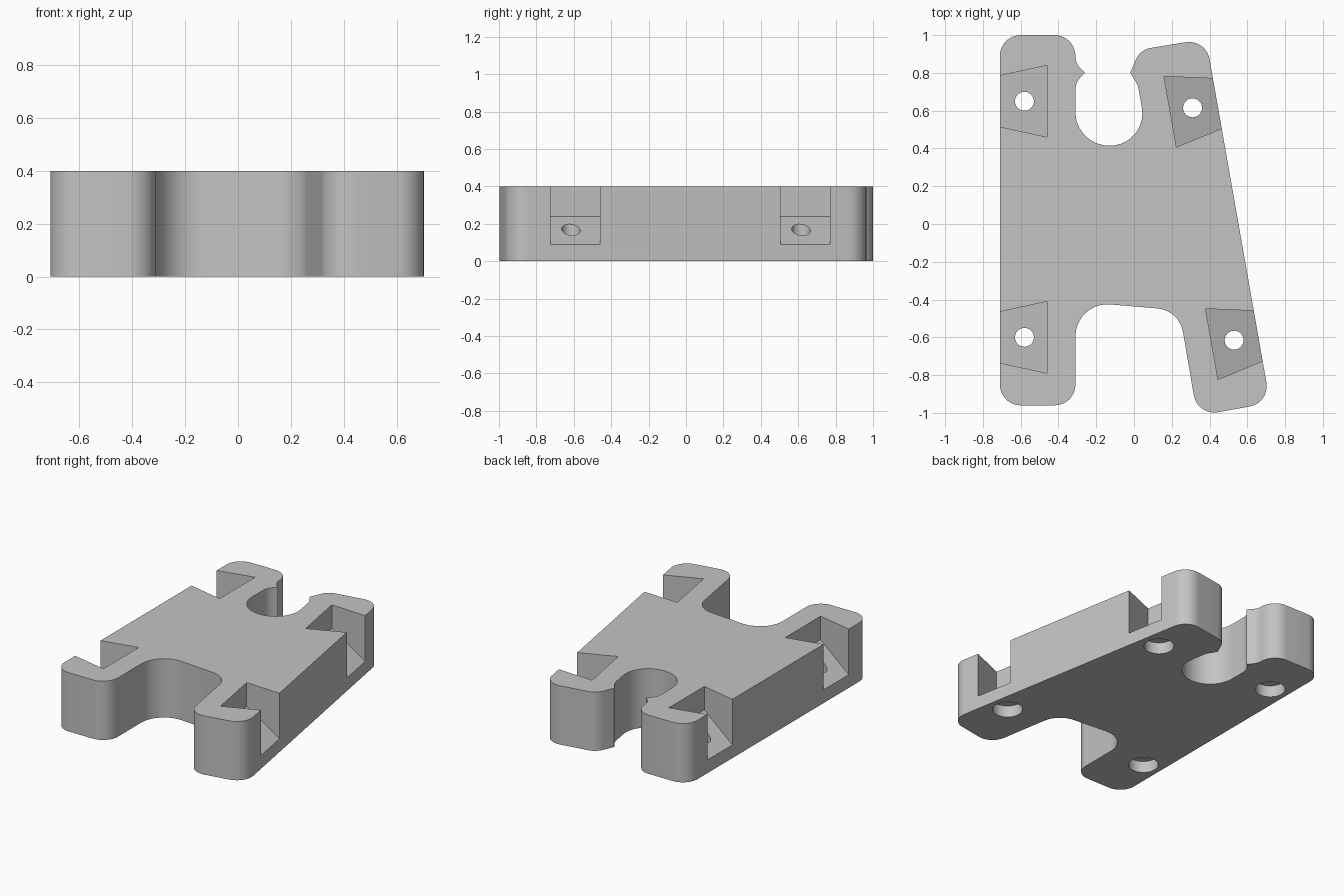
import bpy
import bmesh
from math import radians, tan, cos, sin
from mathutils import Vector, Matrix

old = bpy.data.objects.get("Cube")
if old:
    bpy.data.objects.remove(old, do_unlink=True)

HEIGHT = 0.4
R = 0.11  # usual corner radius

grey = bpy.data.materials.new("plain grey")
grey.use_nodes = True
grey.diffuse_color = (0.55, 0.55, 0.55, 1)
grey.node_tree.nodes["Principled BSDF"].inputs["Base Color"].default_value = (0.55, 0.55, 0.55, 1)


def rounded(corners, steps=10):
    """Turn (x, y, radius) corners into a filleted outline."""
    out = []
    for i, (x, y, r) in enumerate(corners):
        p = Vector((x, y))
        if r == 0:
            out.append(p)
            continue
        a = (Vector(corners[i - 1][:2]) - p).normalized()
        b = (Vector(corners[(i + 1) % len(corners)][:2]) - p).normalized()
        half = a.angle(b) / 2
        centre = p + (a + b).normalized() * (r / sin(half))
        start = p + a * (r / tan(half)) - centre
        end = p + b * (r / tan(half)) - centre
        sweep = start.angle(end)
        for k in range(steps + 1):
            t = k / steps
            out.append(centre + (start * sin((1 - t) * sweep) + end * sin(t * sweep)) / sin(sweep))
    return out


def make_object(name, bm):
    bmesh.ops.recalc_face_normals(bm, faces=bm.faces)
    mesh = bpy.data.meshes.new(name)
    bm.to_mesh(mesh)
    bm.free()
    mesh.materials.append(grey)
    obj = bpy.data.objects.new(name, mesh)
    bpy.context.collection.objects.link(obj)
    return obj


def prism(name, bottom, top):
    """Join two matching loops of points into a closed solid."""
    bm = bmesh.new()
    lo = [bm.verts.new(p) for p in bottom]
    hi = [bm.verts.new(p) for p in top]
    bm.faces.new(lo[::-1])
    bm.faces.new(hi)
    for i in range(len(lo)):
        j = (i + 1) % len(lo)
        bm.faces.new((lo[i], lo[j], hi[j], hi[i]))
    return make_object(name, bm)


def cylinder(name, x, y, radius, z0, z1):
    bm = bmesh.new()
    bmesh.ops.create_cone(bm, cap_ends=True, segments=40, radius1=radius, radius2=radius,
                          depth=z1 - z0, matrix=Matrix.Translation((x, y, (z0 + z1) / 2)))
    return make_object(name, bm)


def pocket(x, y, angle):
    """Dovetail pocket with a sloping floor, open to the side and the top."""
    turn = Matrix.Translation((x, y, 0)) @ Matrix.Rotation(radians(angle), 4, "Z")
    outer, inner = 0.23, -0.12
    shape = [(inner, -0.19, 0.24), (outer, -0.113, 0.03), (outer, 0.113, 0.03), (inner, 0.19, 0.24)]
    return prism("pocket_cutter", [turn @ Vector(p) for p in shape],
                 [turn @ Vector((px, py, HEIGHT + 0.1)) for px, py, _ in shape])


# Plate outline: straight left side, keyhole slot at the back, tilted right side, front bay
outline = rounded([
    (-0.71, 1.0, R), (-0.31, 1.0, R),
    (-0.31, 0.85, 0.09), (-0.26, 0.80, 0), (-0.31, 0.75, 0.1),
    (-0.31, 0.415, 0.178), (0.075, 0.415, 0.17),
    (0.021, 0.735, 0.1), (-0.02, 0.80, 0),
    (0.033, 0.923, 0.1), (0.381, 0.98, R),
    (0.72, -0.947, R), (0.335, -1.016, R),
    (0.24, -0.457, 0.15), (-0.31, -0.41, 0.17),
    (-0.31, -0.96, R), (-0.71, -0.96, R),
])
plate = prism("mounting_plate", [(p.x, p.y, 0) for p in outline],
              [(p.x, p.y, HEIGHT) for p in outline])

# Four screw pockets, each with a through hole and a counterbore below
cutters = []
for x, y, angle in ((-0.58, 0.65, 180), (-0.58, -0.6, 180), (0.31, 0.615, 10), (0.53, -0.615, 10)):
    cutters.append(pocket(x, y, angle))
    cutters.append(cylinder("hole_cutter", x, y, 0.05, -0.1, HEIGHT + 0.05))
    cutters.append(cylinder("counterbore_cutter", x, y, 0.095, -0.05, 0.08))

for cutter in cutters:
    mod = plate.modifiers.new("cut", "BOOLEAN")
    mod.operation = "DIFFERENCE"
    mod.solver = "EXACT"
    mod.object = cutter

bpy.context.view_layer.update()
cut_mesh = bpy.data.meshes.new_from_object(plate.evaluated_get(bpy.context.evaluated_depsgraph_get()))
plate.modifiers.clear()
plate.data = cut_mesh
for cutter in cutters:
    bpy.data.objects.remove(cutter, do_unlink=True)

# Smooth the rounded walls, keep the edges crisp
bpy.ops.object.select_all(action="DESELECT")
plate.select_set(True)
bpy.context.view_layer.objects.active = plate
bpy.ops.object.shade_smooth_by_angle(angle=radians(30))
